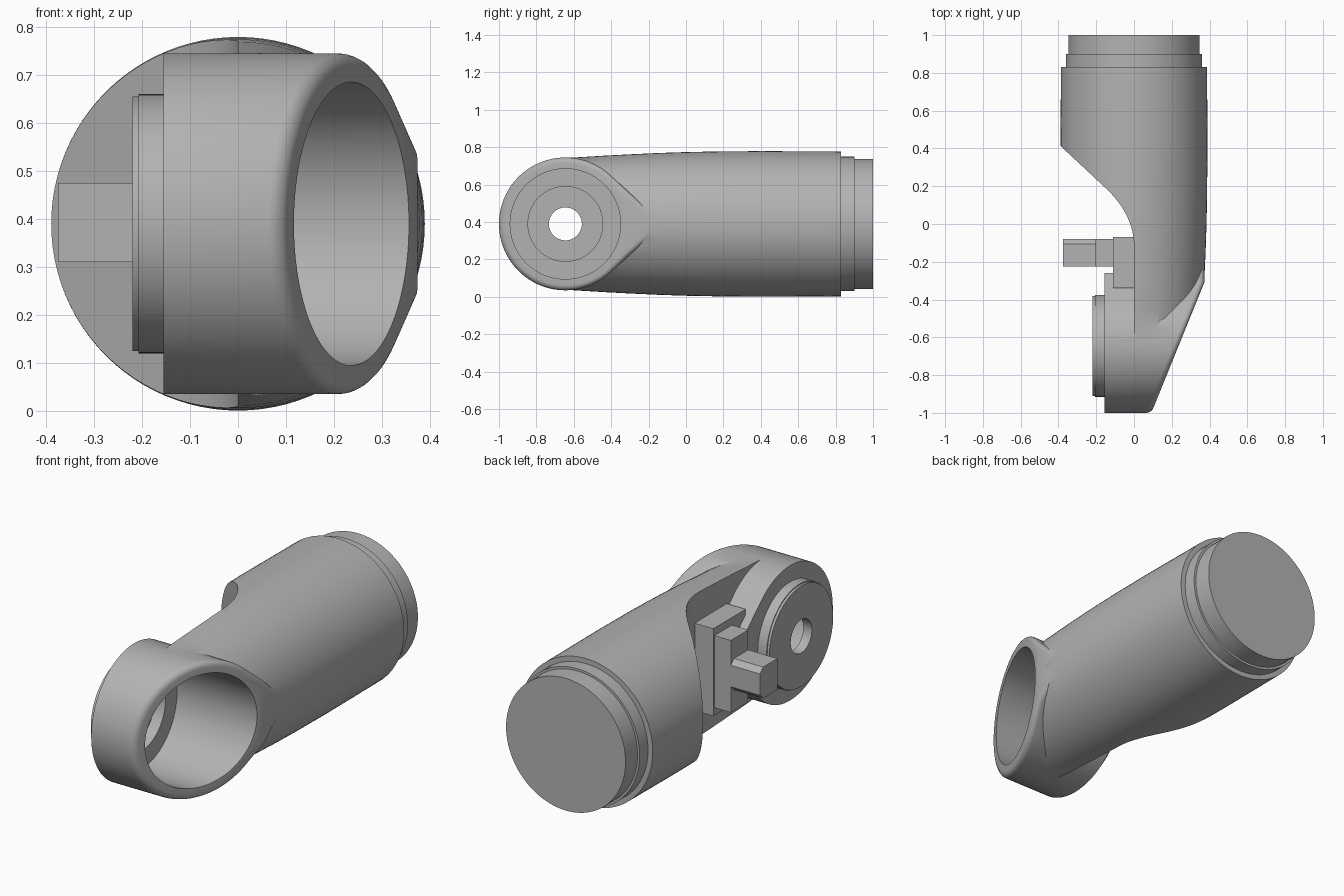
import bpy, bmesh, math
from mathutils import Vector

cube = bpy.data.objects.get("Cube")
if cube:
    bpy.data.objects.remove(cube, do_unlink=True)

AXIS_Z = 0.39                      # height of the link's centre line
JOINT = Vector((0, -0.645, AXIS_Z))  # centre of the joint housing
SLANT_POINT = Vector((0.36, -0.34, 0))
SLANT_NORMAL = Vector((1, -0.406, 0))

grey = bpy.data.materials.new("plain grey")
grey.use_nodes = True
grey.diffuse_color = (0.45, 0.45, 0.45, 1)
grey.node_tree.nodes["Principled BSDF"].inputs["Base Color"].default_value = (0.45, 0.45, 0.45, 1)


def finish(name, bm):
    bmesh.ops.recalc_face_normals(bm, faces=bm.faces[:])
    mesh = bpy.data.meshes.new(name)
    bm.to_mesh(mesh)
    bm.free()
    mesh.materials.append(grey)
    obj = bpy.data.objects.new(name, mesh)
    bpy.context.collection.objects.link(obj)
    return obj


def lathe(profile, axis, centre, closed=False):
    """Spin (position along axis, radius) points around the x or y axis."""
    bm = bmesh.new()
    up = Vector((0, 0, 1))
    verts = [bm.verts.new(centre + axis * a + up * r) for a, r in profile]
    pairs = list(zip(verts, verts[1:]))
    if closed:
        pairs.append((verts[-1], verts[0]))
    edges = [bm.edges.new(p) for p in pairs]
    bmesh.ops.spin(bm, geom=verts + edges, cent=centre, axis=axis,
                   angle=math.tau, steps=96, use_merge=False)
    bmesh.ops.remove_doubles(bm, verts=bm.verts[:], dist=0.0002)
    return bm


def prism(points, depth):
    """Extrude a flat outline along a vector."""
    bm = bmesh.new()
    face = bm.faces.new([bm.verts.new(p) for p in points])
    new = bmesh.ops.extrude_face_region(bm, geom=[face])["geom"]
    bmesh.ops.translate(bm, vec=depth, verts=[g for g in new if isinstance(g, bmesh.types.BMVert)])
    bmesh.ops.recalc_face_normals(bm, faces=bm.faces[:])
    return bm


def box(x, y, z):
    outline = [(x[0], y[0], z[0]), (x[1], y[0], z[0]), (x[1], y[1], z[0]), (x[0], y[1], z[0])]
    return prism(outline, (0, 0, z[1] - z[0]))


def slice_slant(bm, inset):
    """Cut away the sloping side and close it with one face."""
    bmesh.ops.bisect_plane(bm, geom=bm.verts[:] + bm.edges[:] + bm.faces[:],
                           plane_co=SLANT_POINT - Vector((inset, 0, 0)),
                           plane_no=SLANT_NORMAL, clear_outer=True)
    bmesh.ops.holes_fill(bm, edges=[e for e in bm.edges if e.is_boundary], sides=0)
    bmesh.ops.recalc_face_normals(bm, faces=bm.faces[:])
    bm.normal_update()


def combine(target, other, operation):
    """Apply a boolean and throw away the second object."""
    mod = target.modifiers.new("combine", 'BOOLEAN')
    mod.operation, mod.object, mod.solver = operation, other, 'EXACT'
    graph = bpy.context.evaluated_depsgraph_get()
    mesh = bpy.data.meshes.new_from_object(target.evaluated_get(graph))
    target.modifiers.clear()
    target.data = mesh
    bpy.data.objects.remove(other, do_unlink=True)


X, Y = Vector((1, 0, 0)), Vector((0, 1, 0))

# Round arm tube with stepped collars at the back
tube_bm = lathe([(1, 0), (1, 0.348), (0.9, 0.348), (0.9, 0.36), (0.83, 0.36), (0.83, 0.387),
                 (0.4, 0.389), (0.15, 0.387), (0, 0.384), (-0.15, 0.379), (-0.3, 0.372),
                 (-0.45, 0.364), (-0.645, 0.352), (-0.645, 0)],
                Y, Vector((0, 0, AXIS_Z)))
slice_slant(tube_bm, 0.02)
body = finish("arm_body", tube_bm)

# Curved relief on the inner side of the tube
start, bend, end = Vector((-0.15, 0.19, 0)), Vector((0, 0.05, 0)), Vector((0, -0.12, 0))
relief = [Vector((-0.6, 0.61, 0))]
for i in range(17):
    t = i / 16
    relief.append(start * (1 - t) ** 2 + bend * 2 * t * (1 - t) + end * t * t)
relief += [Vector((0, -1.2, 0)), Vector((-0.6, -1.2, 0))]
relief = [p - Vector((0, 0, 0.2)) for p in relief]
combine(body, finish("relief_cutter", prism(relief, (0, 0, 1.2))), 'DIFFERENCE')

# Joint housing: teardrop outline, sloping mouth with a rounded rim
radius, tip = 0.355, 0.525
phi = math.acos(radius / tip)
outline = [JOINT + Vector((-0.155, tip, 0))]
for i in range(81):
    a = phi + (math.tau - 2 * phi) * i / 80
    outline.append(JOINT + Vector((-0.155, radius * math.cos(a), radius * math.sin(a))))
joint_bm = prism(outline, (0.529, 0, 0))
slice_slant(joint_bm, 0)
rim = [e for e in joint_bm.edges if len(e.link_faces) == 2
       and max(f.normal.x for f in e.link_faces) > 0.5
       and min(abs(f.normal.x) for f in e.link_faces) < 0.1]
bmesh.ops.bevel(joint_bm, geom=rim, offset=0.028, segments=5, profile=0.5,
                affect='EDGES', clamp_overlap=True)
joint = finish("joint_housing", joint_bm)
combine(joint, finish("step_cutter", box((-0.5, 0.01), (-0.26, 0.2), (-0.2, 1))), 'DIFFERENCE')
combine(body, joint, 'UNION')

# Stepped bore through the joint
bore = lathe([(-0.4, 0), (-0.4, 0.2), (-0.11, 0.2), (-0.11, 0.295), (0.7, 0.295), (0.7, 0)], X, JOINT)
combine(body, finish("bore_cutter", bore), 'DIFFERENCE')

# Bearing flange with a centre hole
flange = finish("bearing_flange", lathe(
    [(-0.15, 0.27), (-0.207, 0.27), (-0.207, 0.265), (-0.22, 0.265), (-0.22, 0.088),
     (-0.17, 0.088), (-0.17, 0.2), (-0.15, 0.2)], X, JOINT, closed=True))

# Connector: base plate, raised block and plug
parts = [body, flange]
for name, x, y, z in (
        ("connector_plate", (-0.11, 0.02), (-0.34, -0.07), (0.16, 0.62)),
        ("connector_block", (-0.205, -0.1), (-0.225, -0.08), (0.2, 0.58)),
        ("connector_plug", (-0.375, -0.2), (-0.225, -0.08), (0.31, 0.475))):
    bm = box(x, y, z)
    if name == "connector_plug":
        # Chamfer the two long edges at the back of the plug
        edges = [e for e in bm.edges if all(v.co.y > -0.1 for v in e.verts)
                 and abs(e.verts[0].co.x - e.verts[1].co.x) > 0.1]
        bmesh.ops.bevel(bm, geom=edges, offset=0.026, segments=1, affect='EDGES')
    parts.append(finish(name, bm))

# Smooth round surfaces, keep the edges crisp
for obj in parts:
    bpy.ops.object.select_all(action='DESELECT')
    obj.select_set(True)
    bpy.context.view_layer.objects.active = obj
    bpy.ops.object.shade_smooth_by_angle(angle=math.radians(28))
